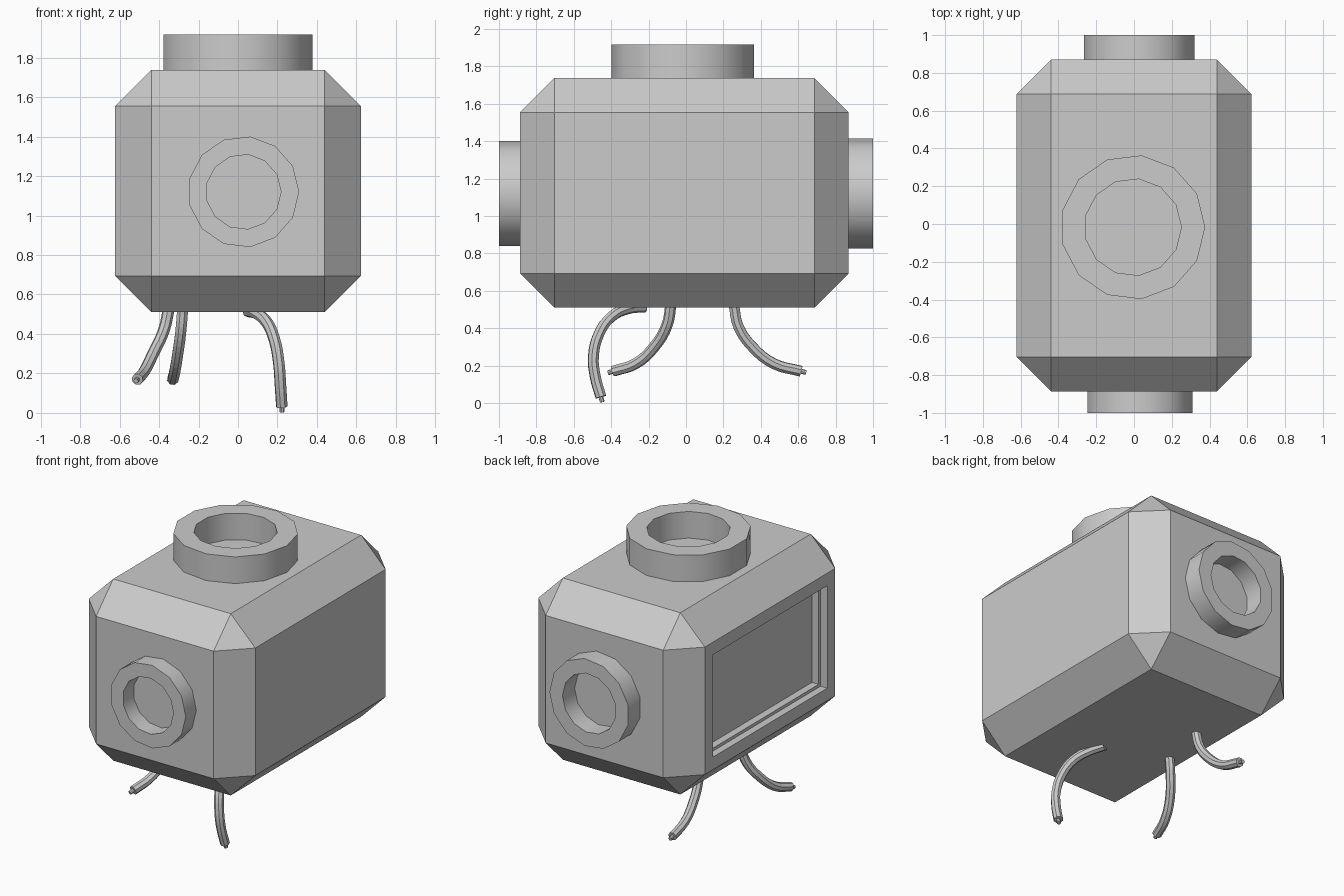
import bpy, bmesh, math
from mathutils import Vector, Matrix

if "Cube" in bpy.data.objects:
    bpy.data.objects.remove(bpy.data.objects["Cube"])


def add_object(name, bm):
    bmesh.ops.recalc_face_normals(bm, faces=bm.faces)
    mesh = bpy.data.meshes.new(name)
    bm.to_mesh(mesh)
    bm.free()
    ob = bpy.data.objects.new(name, mesh)
    bpy.context.collection.objects.link(ob)
    return ob


# Chamfered box body with a stepped recess in the left side
def body():
    lo, hi = Vector((-0.622, -0.887, 0.51)), Vector((0.622, 0.87, 1.737))
    bm = bmesh.new()
    bmesh.ops.create_cube(bm, size=1, matrix=Matrix.Translation((lo + hi) / 2)
                          @ Matrix.Diagonal((*(hi - lo), 1)))
    bmesh.ops.bevel(bm, geom=bm.edges[:], offset=0.183, offset_type='OFFSET',
                    segments=1, profile=0.5, affect='EDGES')
    bm.normal_update()
    side = min(bm.faces, key=lambda f: f.normal.x + f.calc_center_median().x)
    for inset, depth in ((0.085, 0.05), (0.02, 0.05)):
        bmesh.ops.inset_region(bm, faces=[side], thickness=inset, use_even_offset=True)
        # a second, zero-width inset makes the straight recess walls
        bmesh.ops.inset_region(bm, faces=[side], thickness=0.0)
        bmesh.ops.translate(bm, verts=side.verts[:], vec=(depth, 0, 0))
    add_object("body", bm)


# Thirteen-sided open ring along the direction 'axis'
def ring(name, base, axis, outer, inner, height, sides=13):
    base, axis, u = Vector(base), Vector(axis), Vector((1, 0, 0))
    v = axis.cross(u)
    profile = ((outer, -0.01), (outer, height), (inner, height), (inner, -0.01))
    bm = bmesh.new()
    loops = []
    for i in range(sides):
        a = math.tau * i / sides
        d = u * math.cos(a) + v * math.sin(a)
        loops.append([bm.verts.new(base + d * r + axis * h) for r, h in profile])
    for i in range(sides):
        p, q = loops[i], loops[(i + 1) % sides]
        for j in range(4):
            k = (j + 1) % 4
            bm.faces.new((p[j], q[j], q[k], p[k]))
    ob = add_object(name, bm)
    bpy.ops.object.select_all(action='DESELECT')
    ob.select_set(True)
    bpy.context.view_layer.objects.active = ob
    bpy.ops.object.shade_smooth_by_angle(angle=math.radians(30))


# Round flexible tube through a few points
def tube(name, points, radius):
    cu = bpy.data.curves.new(name, 'CURVE')
    cu.dimensions = '3D'
    cu.bevel_depth = radius
    cu.bevel_resolution = 2
    cu.resolution_u = 4
    cu.use_fill_caps = True
    sp = cu.splines.new('BEZIER')
    sp.bezier_points.add(len(points) - 1)
    for bp, co in zip(sp.bezier_points, points):
        bp.co = co
        bp.handle_left_type = bp.handle_right_type = 'AUTO'
    sp.use_smooth = False
    ob = bpy.data.objects.new(name, cu)
    bpy.context.collection.objects.link(ob)


# Cable leg with a thin core poking out of its end
def cable(name, points):
    tube(name, points, 0.03)
    end = Vector(points[-1])
    d = (end - Vector(points[-2])).normalized()
    tube(name + "_core", [end - d * 0.02, end + d * 0.028], 0.013)


body()
ring("top_ring", (-0.006, -0.017, 1.737), (0, 0, 1), 0.383, 0.257, 0.18)
ring("front_ring", (0.028, -0.887, 1.12), (0, -1, 0), 0.282, 0.19, 0.113)
ring("back_ring", (0.023, 0.87, 1.12), (0, 1, 0), 0.297, 0.2, 0.13)

cable("left_front_cable", [(-0.35, -0.08, 0.53), (-0.375, -0.10, 0.42),
                           (-0.43, -0.17, 0.30), (-0.475, -0.27, 0.21),
                           (-0.51, -0.39, 0.17)])
cable("left_back_cable", [(-0.28, 0.255, 0.53), (-0.29, 0.28, 0.41),
                          (-0.305, 0.355, 0.30), (-0.32, 0.47, 0.21),
                          (-0.33, 0.615, 0.17)])
cable("right_cable", [(0.05, -0.22, 0.515), (0.09, -0.31, 0.505),
                      (0.145, -0.40, 0.46), (0.185, -0.465, 0.37),
                      (0.207, -0.495, 0.25), (0.215, -0.485, 0.14),
                      (0.222, -0.455, 0.032)])
